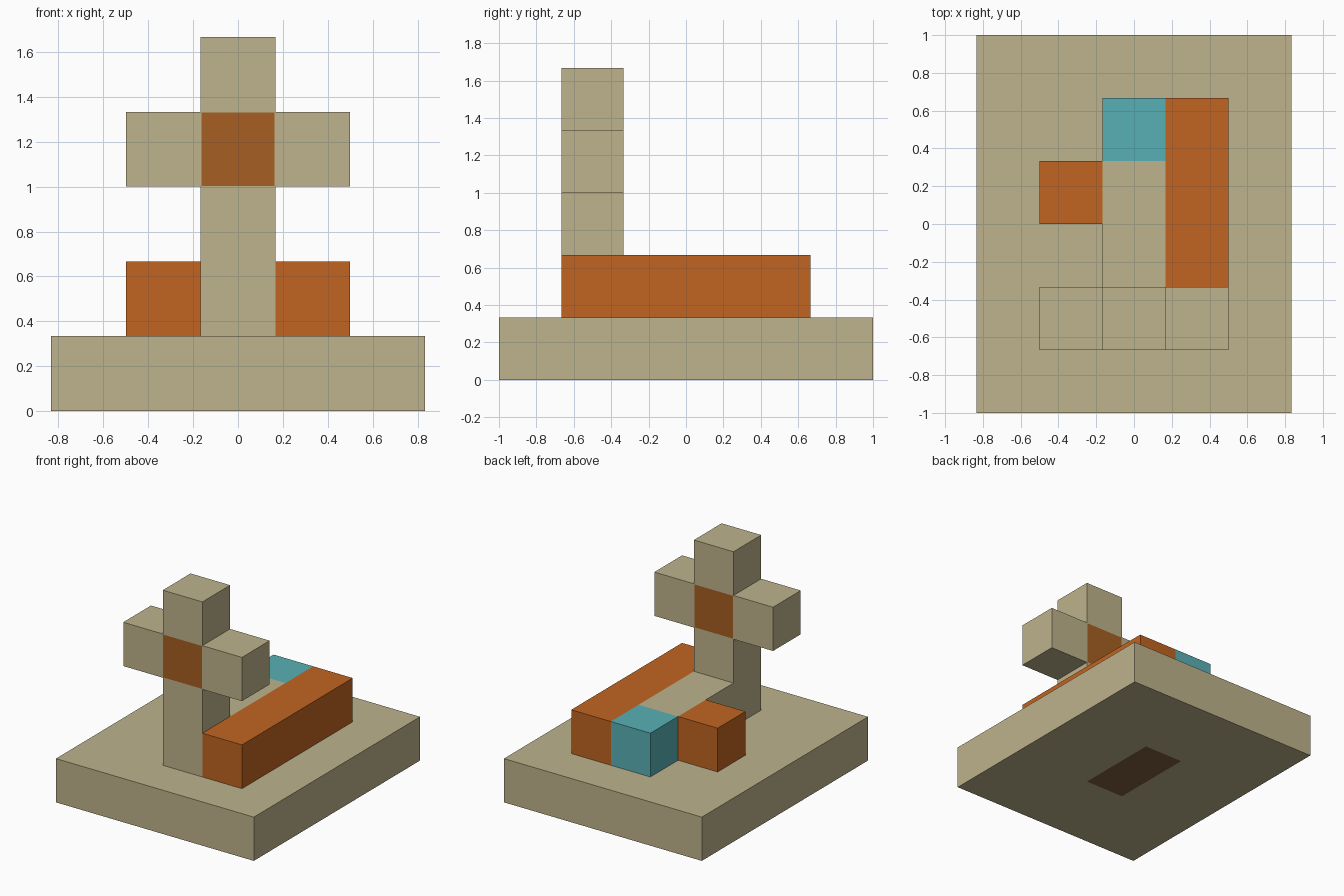
import bpy, bmesh
from mathutils import Vector

U = 1 / 3  # edge of one building block

cube = bpy.data.objects.get("Cube")
if cube:
    bpy.data.objects.remove(cube, do_unlink=True)


def material(name, rgb):
    """Flat material from 0-255 display values."""
    lin = []
    for c in rgb:
        c /= 255
        lin.append(c / 12.92 if c <= 0.04045 else ((c + 0.055) / 1.055) ** 2.4)
    m = bpy.data.materials.new(name)
    m.use_nodes = True
    m.diffuse_color = (*lin, 1)
    bsdf = next(n for n in m.node_tree.nodes if n.type == "BSDF_PRINCIPLED")
    bsdf.inputs["Base Color"].default_value = (*lin, 1)
    return m


tan = material("tan", (190, 179, 140))
orange = material("orange", (193, 101, 33))
rust = material("rust", (166, 95, 34))
teal = material("teal", (88, 176, 182))
brown = material("dark_brown", (127, 94, 62))


def block(name, centre, size, mats, detail=None):
    """Box placed and sized in block units; detail edits its bmesh."""
    bm = bmesh.new()
    bmesh.ops.create_cube(bm, size=1)
    for v in bm.verts:
        v.co = Vector([(c + p * s) * U for c, p, s in zip(centre, v.co, size)])
    if detail:
        detail(bm)
    mesh = bpy.data.meshes.new(name)
    bm.to_mesh(mesh)
    bm.free()
    for m in mats:
        mesh.materials.append(m)
    obj = bpy.data.objects.new(name, mesh)
    bpy.context.collection.objects.link(obj)
    return obj


def underside_patch(bm):
    # Slice out a rectangle and colour it on the bottom face only
    for axis, half in ((Vector((1, 0, 0)), U / 2), (Vector((0, 1, 0)), U)):
        for side in (-1, 1):
            bmesh.ops.bisect_plane(bm, geom=bm.verts[:] + bm.edges[:] + bm.faces[:],
                                   plane_co=axis * half * side, plane_no=axis)
    bm.normal_update()
    for f in bm.faces:
        c = f.calc_center_median()
        if f.normal.z < -0.5 and abs(c.x) < U / 2 and abs(c.y) < U:
            f.material_index = 1


def hub_panels(bm):
    # Thin border around coloured panels on front and back
    bm.normal_update()
    panels = [f for f in bm.faces if abs(f.normal.y) > 0.5]
    bmesh.ops.inset_individual(bm, faces=panels, thickness=0.005)
    for f in panels:
        f.material_index = 1


# Base slab
block("base", (0, 0, 0.5), (5, 6, 1), [tan, brown], underside_patch)

# Upright cross
block("cross_post", (0, -1.5, 2), (1, 1, 2), [tan])
block("cross_hub", (0, -1.5, 3.5), (1, 1, 1), [tan, rust], hub_panels)
block("cross_top", (0, -1.5, 4.5), (1, 1, 1), [tan])
for side, label in ((1, "left"), (-1, "right")):
    block(f"{label}_cross_arm", (side, -1.5, 3.5), (1, 1, 1), [tan])

# Low blocks behind the cross
block("centre_bed", (0, 0, 1.5), (1, 2, 1), [tan])
block("teal_end_block", (0, 1.5, 1.5), (1, 1, 1), [teal])
block("long_orange_wall", (1, 0, 1.5), (1, 4, 1), [orange])
block("short_orange_block", (-1, 0.5, 1.5), (1, 1, 1), [orange])
